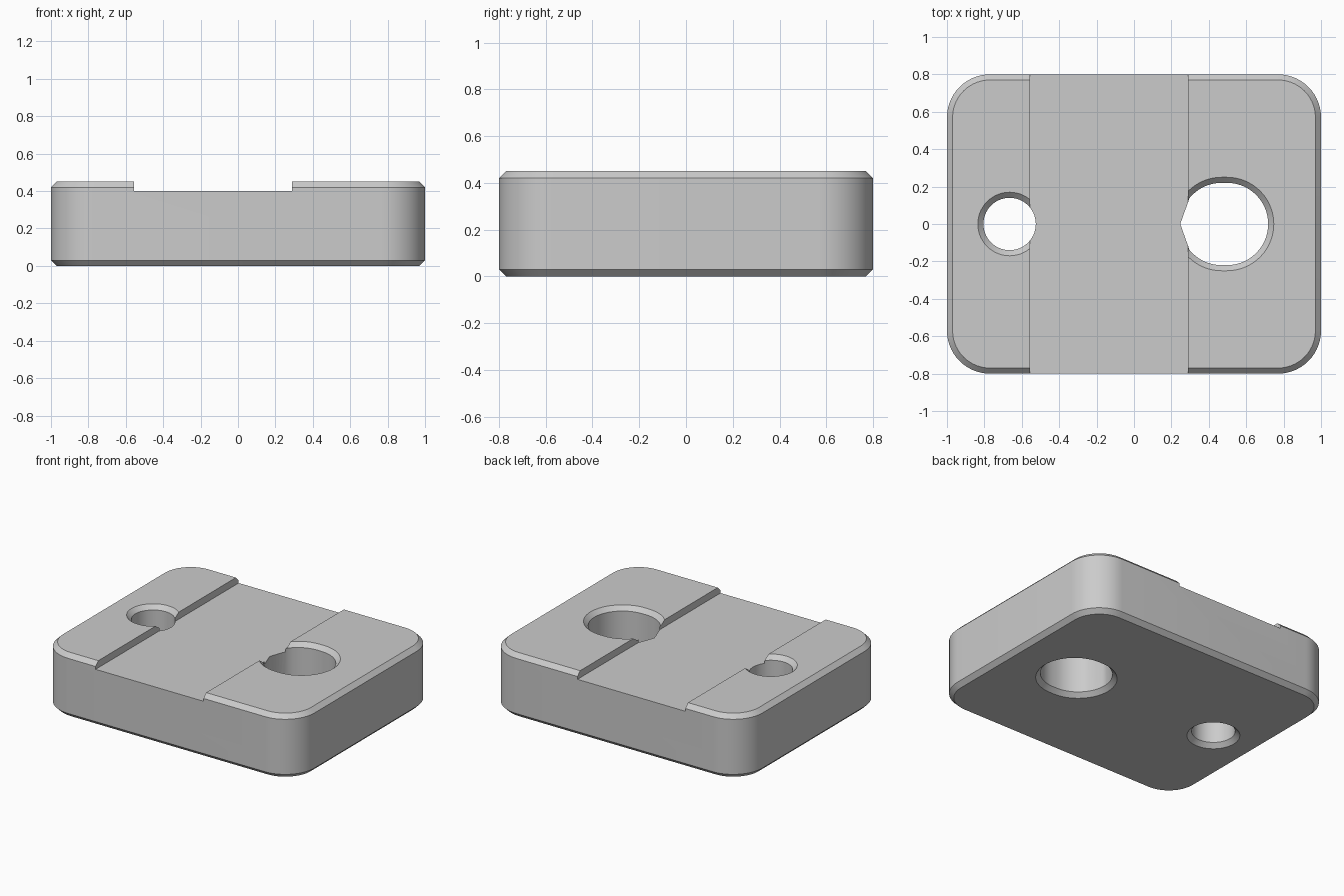
import bpy
import bmesh
from math import sin, cos, pi, radians

if "Cube" in bpy.data.objects:
    bpy.data.objects.remove(bpy.data.objects["Cube"])

# Overall sizes
HEIGHT, CHAMFER, CHANNEL_FLOOR = 0.45, 0.03, 0.40
CHANNEL_LEFT, CHANNEL_RIGHT = -0.555, 0.29
SEGMENTS = 14

grey = bpy.data.materials.new("plain grey")
grey.use_nodes = True
colour = (0.6, 0.6, 0.6, 1)
grey.diffuse_color = colour
grey.node_tree.nodes["Principled BSDF"].inputs["Base Color"].default_value = colour


def outline(cx, dx, dy, radius):
    """Rounded rectangle whose corner centres sit at cx +- dx, +- dy."""
    points = []
    for quarter, (sx, sy) in enumerate([(1, 1), (-1, 1), (-1, -1), (1, -1)]):
        for i in range(SEGMENTS + 1):
            a = (quarter + i / SEGMENTS) * pi / 2
            points.append((cx + sx * dx + radius * cos(a), sy * dy + radius * sin(a)))
    return points


def flatten_side(points, limit):
    """Straighten the arc left of the limit into two chords meeting at a point."""
    tip = min(x for x, y in points)
    half = max(abs(y) for x, y in points if x < limit)
    return [(tip + (limit - tip) * abs(y) / half, y) if x < limit else (x, y)
            for x, y in points]


def stack(name, rings):
    """Closed solid through a list of (outline, height) rings."""
    bm = bmesh.new()
    loops = [[bm.verts.new((x, y, z)) for x, y in pts] for pts, z in rings]
    n = len(loops[0])
    for low, high in zip(loops, loops[1:]):
        for i in range(n):
            j = (i + 1) % n
            bm.faces.new((low[i], low[j], high[j], high[i]))
    bm.faces.new(loops[0][::-1])
    bm.faces.new(loops[-1])
    bmesh.ops.remove_doubles(bm, verts=bm.verts, dist=0.0001)
    bmesh.ops.recalc_face_normals(bm, faces=bm.faces)
    mesh = bpy.data.meshes.new(name)
    bm.to_mesh(mesh)
    bm.free()
    obj = bpy.data.objects.new(name, mesh)
    bpy.context.collection.objects.link(obj)
    mesh.materials.append(grey)
    return obj


def hole_cutter(name, cx, dx, radius, limit=None):
    """Through hole with a chamfer at both ends."""
    over = 0.01
    wide = outline(cx, dx, 0, radius + CHAMFER + over)
    bore = outline(cx, dx, 0, radius)
    top = flatten_side(bore, limit) if limit else bore
    return stack(name, [(wide, -over), (bore, CHAMFER),
                        (top, HEIGHT - CHAMFER), (wide, HEIGHT + over)])


# Rounded block with chamfered top and bottom rims
full = outline(0, 0.77, 0.57, 0.23)
rim = outline(0, 0.77, 0.57, 0.23 - CHAMFER)
block = stack("block", [(rim, 0), (full, CHAMFER),
                        (full, HEIGHT - CHAMFER), (rim, HEIGHT)])

# Shallow channel across the top, and the two holes
strip = [(CHANNEL_LEFT, -1), (CHANNEL_RIGHT, -1), (CHANNEL_RIGHT, 1), (CHANNEL_LEFT, 1)]
cutters = [
    hole_cutter("small_hole_cutter", -0.665, 0, 0.14),
    hole_cutter("large_hole_cutter", 0.4825, 0.015, 0.22, CHANNEL_RIGHT),
    stack("channel_cutter", [(strip, CHANNEL_FLOOR), (strip, 0.6)]),
]

bpy.ops.object.select_all(action='DESELECT')
bpy.context.view_layer.objects.active = block
block.select_set(True)
for cutter in cutters:
    cutter.hide_render = True
    mod = block.modifiers.new(cutter.name, 'BOOLEAN')
    mod.operation = 'DIFFERENCE'
    mod.solver = 'EXACT'
    mod.object = cutter
    bpy.ops.object.modifier_apply(modifier=mod.name)
    bpy.data.objects.remove(cutter)

bpy.ops.object.shade_smooth_by_angle(angle=radians(30))
